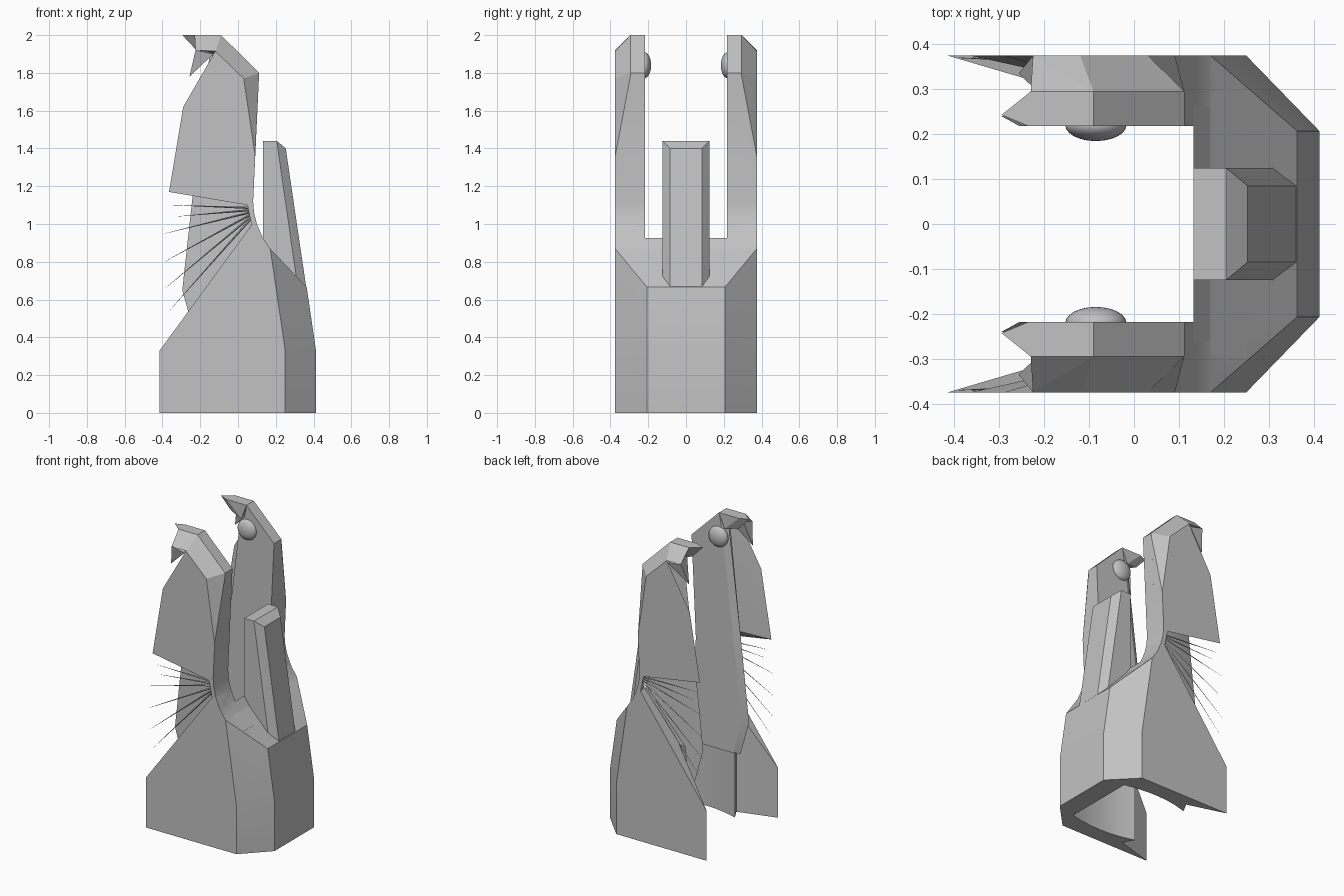
import bpy, bmesh, math
from mathutils import Matrix, Vector

cube = bpy.data.objects.get("Cube")
if cube:
    bpy.data.objects.remove(cube, do_unlink=True)

stone = bpy.data.materials.new("stone grey")
stone.use_nodes = True
GREY = (0.54, 0.54, 0.54, 1)
stone.diffuse_color = GREY
stone.node_tree.nodes["Principled BSDF"].inputs["Base Color"].default_value = GREY


def finish(name, bm, mirror=False):
    bmesh.ops.recalc_face_normals(bm, faces=bm.faces[:])
    mesh = bpy.data.meshes.new(name)
    bm.to_mesh(mesh)
    bm.free()
    mesh.materials.append(stone)
    ob = bpy.data.objects.new(name, mesh)
    bpy.context.collection.objects.link(ob)
    if mirror:
        mod = ob.modifiers.new("both sides", 'MIRROR')
        mod.use_axis = (False, True, False)
        mod.use_mirror_merge = False
    return ob


def smooth(ob, degrees):
    bpy.ops.object.select_all(action='DESELECT')
    ob.select_set(True)
    bpy.context.view_layer.objects.active = ob
    bpy.ops.object.shade_smooth_by_angle(angle=math.radians(degrees))


def loft(name, rings, mirror=False):
    """Skin matching rings of 3D points and cap both ends."""
    bm = bmesh.new()
    rows = [[bm.verts.new(p) for p in ring] for ring in rings]
    n = len(rows[0])
    for a, b in zip(rows, rows[1:]):
        for i in range(n):
            j = (i + 1) % n
            bm.faces.new((a[i], a[j], b[j], b[i]))
    bm.faces.new(rows[0])
    bm.faces.new(rows[-1])
    return finish(name, bm, mirror)


def side_ring(profile, y):
    return [(x, y, z) for x, z in profile]


def hull(name, points, mirror=False):
    bm = bmesh.new()
    for p in points:
        bm.verts.new(p)
    bmesh.ops.convex_hull(bm, input=bm.verts[:])
    loose = [v for v in bm.verts if not v.link_faces]
    bmesh.ops.delete(bm, geom=loose, context='VERTS')
    bmesh.ops.dissolve_limit(bm, angle_limit=0.01, verts=bm.verts[:], edges=bm.edges[:])
    return finish(name, bm, mirror)


# Base: U-shaped plan leaning in at the rear, trimmed to the side profile
half_plan = [(0.28, 0.24), (0.2, 0.256), (0.12, 0.266), (0.04, 0.268), (-0.04, 0.264),
             (-0.12, 0.25), (-0.2, 0.228), (-0.16, 0.3), (-0.415, 0.375), (0.25, 0.375),
             (0.413, 0.207)]
plan = half_plan + [(x, -y) for x, y in reversed(half_plan)]


def plan_ring(z, lean):
    return [(x - lean if x > 0.2 else x, y, z) for x, y in plan]


base = loft("base", [plan_ring(0, 0), plan_ring(0.33, 0), plan_ring(1.05, 0.106)])
neck = [(0.08, 1.12), (0.085, 1.06), (0.1, 1.0), (0.13, 0.93)]
trim = [(-0.5, -0.1), (-0.5, 0.21), (-0.415, 0.33), (0.09, 1.02), (0.1, 1.0), (0.13, 0.93),
        (0.17, 0.87), (0.36, 0.67), (0.5, 0.53), (0.5, -0.1)]
cutter = loft("trim_cutter", [side_ring(trim, -0.6), side_ring(trim, 0.6)])
cutter.hide_render = True
mod = base.modifiers.new("trim", 'BOOLEAN')
mod.operation = 'INTERSECT'
mod.solver = 'EXACT'
mod.object = cutter
bpy.context.view_layer.objects.active = base
bpy.ops.object.modifier_apply(modifier="trim")
bpy.data.objects.remove(cutter, do_unlink=True)
smooth(base, 12)

# Rear shoulder block above the hollow
core = [(0.133, 0.43), (0.133, 0.925), (0.17, 0.87), (0.25, 0.786), (0.28, 0.43)]
loft("rear_shoulder", [side_ring(core, -0.295), side_ring(core, 0.295)])

# Centre post with chamfered rear edges
post = []
for s in (-1, 1):
    post += [(0.133, s * 0.125, 0.55), (0.333, s * 0.125, 0.55), (0.378, s * 0.085, 0.55),
             (0.133, s * 0.125, 1.44), (0.205, s * 0.125, 1.44), (0.253, s * 0.085, 1.4)]
hull("centre_post", post)

# Inner slabs: neck and head on each side, sharpened along the front
front = [(-0.234, 0.43), (-0.295, 0.65), (-0.24, 1.15), (-0.15, 1.9)]
front_inside = [(x + 0.04, z) for x, z in front]
front_outside = [(0, 0.43), (-0.03, 0.65), (0, 1.15), (-0.12, 1.88)]
slab_rear = [(-0.09, 2), (0.112, 1.8)] + neck + [(0.165, 0.87), (0.165, 0.43)]
slab = loft("inner_slab", [side_ring(front_inside + slab_rear, 0.218),
                           side_ring(front + slab_rear, 0.24),
                           side_ring(front_outside + slab_rear, 0.295)], mirror=True)
smooth(slab, 14)

# Outer mane plates with bevelled backs and tapered front edges
outer = [(-0.365, 1.17), (-0.29, 1.62), (-0.12, 1.915), (0.03, 1.77), (0.091, 1.36)] \
    + neck + [(0.07, 1.0), (0.05, 1.1)]
inner = [(0, 1.2), (-0.02, 1.62), (-0.09, 2), (0.112, 1.8), (0.111, 1.78)] \
    + neck + [(0.07, 1.03), (0.055, 1.16)]
mane = loft("mane_plate", [side_ring(inner, 0.295), side_ring(outer, 0.375)], mirror=True)
smooth(mane, 18)

# Beaks: inner brow, outer brow and lower hook
hull("inner_brow", [(-0.295, 0.243, 2), (-0.235, 0.218, 2), (-0.23, 0.295, 2),
                    (-0.09, 0.218, 2), (-0.09, 0.295, 2), (-0.22, 0.243, 1.92),
                    (-0.13, 0.218, 1.9), (-0.13, 0.295, 1.9)], mirror=True)
hull("outer_brow", [(-0.23, 0.295, 2), (-0.09, 0.295, 2), (-0.225, 0.375, 1.92),
                    (-0.12, 0.375, 1.915), (-0.2, 0.295, 1.93), (-0.13, 0.295, 1.905)], mirror=True)
hull("hook", [(-0.257, 0.335, 1.78), (-0.225, 0.375, 1.92), (-0.215, 0.295, 1.94),
              (-0.13, 0.375, 1.9), (-0.14, 0.3, 1.9)], mirror=True)

# Eyes on the inner faces
bm = bmesh.new()
bmesh.ops.create_uvsphere(bm, u_segments=24, v_segments=16, radius=0.068,
                          matrix=Matrix.Translation((-0.085, 0.22, 1.84)) @ Matrix.Diagonal((1, 0.52, 1, 1)))
smooth(finish("eye", bm, mirror=True), 40)

# Whiskers fanning out of the gap between mane and base
bm = bmesh.new()
tips = [(-0.345, 1.1), (-0.32, 1.04), (-0.385, 0.95), (-0.39, 0.8), (-0.385, 0.66), (-0.36, 0.545)]
for i, (tx, tz) in enumerate(tips):
    root = Vector((0.07, 0.35, 1.085 - 0.011 * i))
    tip = Vector((tx, 0.37, tz))
    axis = tip - root
    spin = axis.to_track_quat('Z', 'Y').to_matrix().to_4x4()
    bmesh.ops.create_cone(bm, cap_ends=True, segments=4, radius1=0.006, radius2=0.0005,
                          depth=axis.length, matrix=Matrix.Translation((root + tip) / 2) @ spin)
finish("whiskers", bm, mirror=True)
